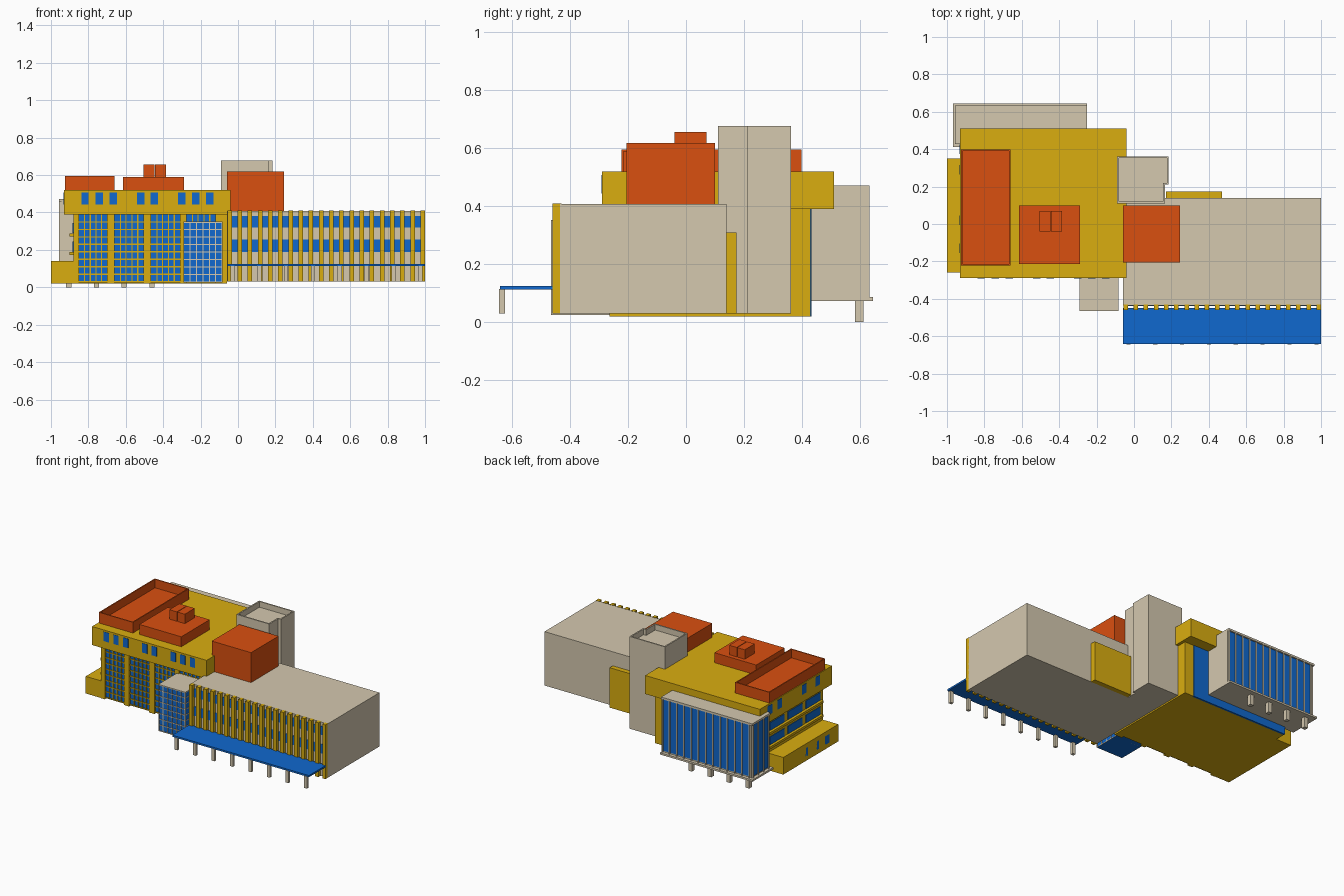
import bpy, bmesh

if "Cube" in bpy.data.objects:
    bpy.data.objects.remove(bpy.data.objects["Cube"])


def mat(name, c):
    m = bpy.data.materials.new(name)
    m.diffuse_color = (*c, 1)
    m.use_nodes = True
    m.node_tree.nodes["Principled BSDF"].inputs["Base Color"].default_value = m.diffuse_color
    return m


YELLOW = mat("yellow", (0.70, 0.42, 0.005))
BEIGE = mat("beige", (0.66, 0.58, 0.43))
BLUE = mat("blue", (0.005, 0.14, 0.62))
RED = mat("orange_red", (0.70, 0.08, 0.005))


def boxes(name, m, items):
    """One object from boxes given as (x0, x1, y0, y1, z0, z1)."""
    bm = bmesh.new()
    for x0, x1, y0, y1, z0, z1 in items:
        geo = bmesh.ops.create_cube(bm, size=1)
        for v in geo["verts"]:
            v.co = ((x0 + x1) / 2 + v.co.x * (x1 - x0),
                    (y0 + y1) / 2 + v.co.y * (y1 - y0),
                    (z0 + z1) / 2 + v.co.z * (z1 - z0))
    me = bpy.data.meshes.new(name)
    bm.to_mesh(me)
    bm.free()
    me.materials.append(m)
    ob = bpy.data.objects.new(name, me)
    bpy.context.collection.objects.link(ob)
    return ob


def prism(name, m, pts, z0, z1, rim=0, depth=0):
    """Extruded outline, with an optional recessed roof inside a thin rim."""
    bm = bmesh.new()
    f = bm.faces.new([bm.verts.new((x, y, z0)) for x, y in pts])
    ext = bmesh.ops.extrude_face_region(bm, geom=[f], use_keep_orig=True)["geom"]
    for v in ext:
        if isinstance(v, bmesh.types.BMVert):
            v.co.z = z1
    bmesh.ops.recalc_face_normals(bm, faces=bm.faces)
    if rim:
        top = max(bm.faces, key=lambda g: g.calc_center_median().z)
        bmesh.ops.inset_region(bm, faces=[top], thickness=rim)
        top2 = bmesh.ops.extrude_face_region(bm, geom=[top])["geom"]
        for v in top2:
            if isinstance(v, bmesh.types.BMVert):
                v.co.z -= depth
        if top.is_valid:
            bmesh.ops.delete(bm, geom=[top], context="FACES_ONLY")
    me = bpy.data.meshes.new(name)
    bm.to_mesh(me)
    bm.free()
    me.materials.append(m)
    ob = bpy.data.objects.new(name, me)
    bpy.context.collection.objects.link(ob)


def rect(x0, x1, y0, y1):
    return [(x0, y0), (x1, y0), (x1, y1), (x0, y1)]


def spread(a, b, n):
    return [a + (b - a) * i / (n - 1) for i in range(n)]


# Main yellow building: lower body, overhanging top floor, low side annex
boxes("main_body", YELLOW, [(-0.88, -0.06, -0.245, 0.42, 0.02, 0.39)])
boxes("top_floor", YELLOW, [(-0.93, -0.04, -0.29, 0.51, 0.39, 0.52)])
boxes("side_annex", YELLOW, [(-1.0, -0.88, -0.26, 0.35, 0.02, 0.14)])

# Front glazing bays with columns and mullions
bays = [(-0.85, -0.70), (-0.66, -0.505), (-0.465, -0.31), (-0.275, -0.12)]
boxes("front_glass", BLUE, [(a, b, -0.25, -0.24, 0.03, 0.39) for a, b in bays])
edges = [-0.88] + [v for p in bays for v in p] + [-0.06]
boxes("front_columns", YELLOW,
      [(edges[i], edges[i + 1], -0.263, -0.24, 0.02, 0.39) for i in range(0, 10, 2)])
bars = []
for a, b in bays:
    bars += [(x - 0.003, x + 0.003, -0.256, -0.245, 0.03, 0.39) for x in spread(a, b, 6)[1:-1]]
    bars += [(a, b, -0.256, -0.245, z - 0.003, z + 0.003) for z in spread(0.03, 0.39, 10)[:-1]]
boxes("front_mullions", YELLOW, bars)

# Top floor windows, front and left
boxes("top_front_windows", BLUE,
      [(x - 0.02, x + 0.02, -0.292, -0.28, 0.443, 0.508)
       for x in (-0.818, -0.743, -0.668, -0.52, -0.447, -0.30, -0.225, -0.15)])
boxes("top_side_windows", BLUE,
      [(-0.932, -0.92, y - 0.025, y + 0.025, 0.443, 0.508) for y in (0.40, 0.29, 0.02, -0.13)])

# Left side window bands with sills, annex windows
rows = [(y, z) for z in (0.19, 0.29) for y in (-0.15, 0.05, 0.25)]
boxes("side_windows", BLUE, [(-0.884, -0.87, y - 0.08, y + 0.08, z, z + 0.055) for y, z in rows])
boxes("side_sills", YELLOW,
      [(-0.90, -0.87, -0.24, 0.36, z - 0.018, z - 0.002) for z in (0.19, 0.29)])
boxes("annex_windows", BLUE,
      [(-1.0, -0.99, y - 0.025, y + 0.025, 0.05, 0.11) for y in (0.24, 0.10, -0.02, -0.14)])

# Back glass wall
boxes("back_glass_wall", BLUE, [(-0.88, -0.13, 0.41, 0.433, 0.02, 0.39)])
boxes("back_wall_end", YELLOW, [(-0.13, -0.06, 0.41, 0.43, 0.02, 0.39)])

# Glass entrance box
boxes("entrance_glass", BLUE, [(-0.29, -0.085, -0.462, -0.24, 0.025, 0.345)])
boxes("entrance_roof", BEIGE, [(-0.292, -0.083, -0.466, -0.24, 0.345, 0.352)])
grid = [(x - 0.0025, x + 0.0025, -0.466, -0.46, 0.025, 0.35) for x in spread(-0.29, -0.085, 7)]
grid += [(-0.292, -0.083, -0.466, -0.24, z - 0.0025, z + 0.0025)
         for z in spread(0.028, 0.31, 8)]
grid += [(-0.292, -0.083, y - 0.0025, y + 0.0025, 0.025, 0.35) for y in spread(-0.42, -0.28, 4)]
boxes("entrance_grid", BEIGE, grid)

# Right wing with fins and windows
boxes("wing_body", BEIGE, [(-0.06, 1.0, -0.435, 0.14, 0.03, 0.408)])
fins = spread(-0.045, 0.988, 20)
boxes("wing_fins", YELLOW, [(x - 0.012, x + 0.012, -0.46, -0.43, 0.03, 0.41) for x in fins])
boxes("wing_windows", BLUE,
      [(x + 0.012, x + 0.042, -0.438, -0.43, z0, z1)
       for x in fins[:-1] for z0, z1 in ((0.19, 0.255), (0.32, 0.38))])
boxes("wing_back_annex", YELLOW, [(0.17, 0.47, 0.13, 0.175, 0.03, 0.31)])

# Canopy and its posts
boxes("canopy", BLUE, [(-0.06, 1.0, -0.642, -0.45, 0.113, 0.125)])
boxes("canopy_posts", BEIGE,
      [(x - 0.011, x + 0.011, -0.645, -0.625, 0.03, 0.115) for x in spread(-0.03, 0.975, 8)])

# Stair tower with notched corner and parapet
prism("stair_tower", BEIGE,
      [(-0.09, 0.11), (0.165, 0.11), (0.165, 0.21), (0.185, 0.21), (0.185, 0.362), (-0.09, 0.362)],
      0.03, 0.677, 0.013, 0.04)

# Orange roof volumes
boxes("wing_roof_block", RED, [(-0.06, 0.245, -0.205, 0.10, 0.40, 0.618)])
boxes("roof_block", RED, [(-0.615, -0.29, -0.215, 0.10, 0.51, 0.59)])
boxes("roof_caps", RED, [(-0.505, -0.447, -0.04, 0.07, 0.58, 0.656),
                         (-0.443, -0.385, -0.04, 0.07, 0.58, 0.656)])
prism("roof_tray", RED, rect(-0.925, -0.66, -0.222, 0.398), 0.515, 0.595, 0.011, 0.06)

# Raised back wing on posts, with finned glazing
boxes("back_wing_body", BEIGE, [(-0.945, -0.25, 0.433, 0.622, 0.08, 0.47)])
boxes("back_wing_slab", BEIGE, [(-0.967, -0.25, 0.413, 0.645, 0.073, 0.086)])
boxes("back_wing_roof", BEIGE, [(-0.957, -0.25, 0.428, 0.633, 0.458, 0.472)])
boxes("back_wing_glass", BLUE, [(-0.93, -0.265, 0.61, 0.626, 0.095, 0.455),
                                (-0.95, -0.93, 0.45, 0.61, 0.095, 0.455)])
ribs = [(x - 0.004, x + 0.004, 0.62, 0.632, 0.086, 0.46) for x in spread(-0.93, -0.256, 13)]
ribs += [(-0.956, -0.94, y - 0.004, y + 0.004, 0.086, 0.46) for y in spread(0.445, 0.615, 4)]
boxes("back_wing_ribs", BEIGE, ribs)
boxes("back_wing_posts", BEIGE,
      [(x - 0.014, x + 0.014, 0.583, 0.612, 0, 0.075) for x in (-0.905, -0.757, -0.61, -0.46)])
